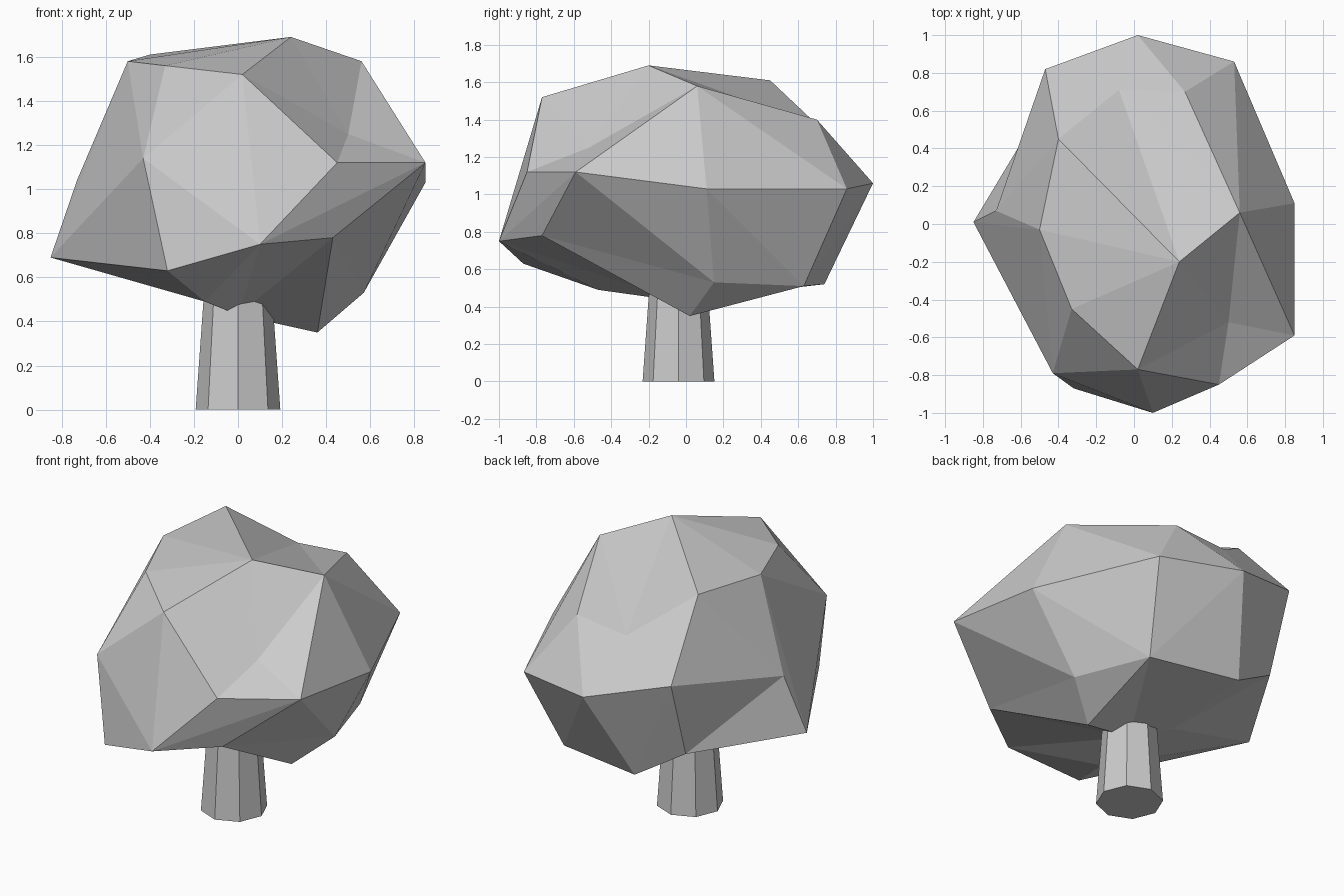
import bpy
import bmesh

default_cube = bpy.data.objects.get("Cube")
if default_cube:
    bpy.data.objects.remove(default_cube, do_unlink=True)


def make_material(name, colour):
    material = bpy.data.materials.new(name)
    material.use_nodes = True
    material.diffuse_color = colour
    shader = next(n for n in material.node_tree.nodes if n.type == "BSDF_PRINCIPLED")
    shader.inputs["Base Color"].default_value = colour
    return material


def make_object(name, mesh_data, material):
    """Turn a bmesh into a flat shaded object with one material."""
    bmesh.ops.recalc_face_normals(mesh_data, faces=mesh_data.faces[:])
    mesh = bpy.data.meshes.new(name)
    mesh_data.to_mesh(mesh)
    mesh_data.free()
    mesh.materials.append(material)
    part = bpy.data.objects.new(name, mesh)
    bpy.context.scene.collection.objects.link(part)
    return part


grey = make_material("light grey", (0.6, 0.6, 0.6, 1.0))

# Corners of the faceted crown, from top to underside
corners = {
    "peak": (.24, -.2, 1.69),
    "top_left": (.56, .06, 1.58),
    "top_front": (.02, -.77, 1.52),
    "top_front_right": (-.33, -.45, 1.56),
    "top_right": (-.5, -.03, 1.58),
    "top_back_right": (-.4, .45, 1.61),
    "top_back_left": (.27, .7, 1.4),
    "side_front_left": (.85, -.59, 1.12),
    "side_left": (.85, .11, 1.03),
    "side_front": (.45, -.85, 1.12),
    "side_front_right": (-.43, -.79, 1.14),
    "side_right": (-.73, .07, 1.04),
    "side_back_right": (-.47, .82, 1.19),
    "side_back": (.02, 1, 1.06),
    "side_back_left": (.53, .86, 1.03),
    "low_right": (-.85, .01, .69),
    "low_front_right": (-.32, -.87, .63),
    "low_front": (.1, -1, .75),
    "low_front_left": (.43, -.77, .78),
    "low_left": (.57, .15, .53),
    "low_back_left": (.41, .63, .51),
    "low_back": (-.16, .74, .52),
    "low_back_right": (-.46, .66, .7),
    "under_left": (.36, .02, .35),
}

# Crown: a hull around the corners, then hollowed and creased
crown = bmesh.new()
vert = {name: crown.verts.new(place) for name, place in corners.items()}
bmesh.ops.convex_hull(crown, input=crown.verts[:])


def remove_inside(ring):
    """Delete the facets lying inside a ring of corners; return their rim."""
    inside = {f for f in crown.faces if set(ring).issuperset(f.verts)}
    rim = {e for f in inside for e in f.edges
           if sum(g in inside for g in e.link_faces) == 1}
    rim = [tuple(e.verts) for e in rim]
    bmesh.ops.delete(crown, geom=list(inside), context="FACES_ONLY")
    return rim


def dent(name, place, ring_names):
    """Pull the facets inside a ring to a new corner."""
    rim = remove_inside([vert[n] for n in ring_names.split()])
    vert[name] = crown.verts.new(place)
    for first, second in rim:
        crown.faces.new((first, second, vert[name]))


def fold(quad_names):
    """Split four corners along the line from the first to the third."""
    a, b, c, d = [vert[n] for n in quad_names.split()]
    remove_inside((a, b, c, d))
    crown.faces.new((a, b, c))
    crown.faces.new((a, c, d))


# Shoulder and back hollows
dent("shoulder", (.5, -.52, 1.25),
     "peak top_left side_front_left side_front top_front")
dent("back", (-.08, .71, 1.365),
     "top_back_right peak top_left top_back_left side_back side_back_right")

# Creases on both flanks
fold("low_front_left under_left low_left side_front_left")
fold("side_right side_back_right low_back_right low_right")

# Underside, drawn down to meet the trunk
dent("under_middle", (0, -.04, .43),
     "under_left low_back_left low_back low_back_right low_right low_front_right")
fold("low_front under_left under_middle low_front_right")
fold("low_front_left under_left under_middle low_front")
dent("under_front", (-.15, -.47, .49),
     "low_front low_front_right low_right under_middle")
dent("under_right", (-.24, .06, .53),
     "low_right under_front under_middle low_back low_back_right")

# Drop construction edges that no longer border a facet
bmesh.ops.delete(crown, geom=[e for e in crown.edges if not e.link_faces],
                 context="EDGES")
make_object("crown", crown, grey)

# Trunk: a tapered eight sided post
trunk = bmesh.new()
bmesh.ops.create_cone(trunk, cap_ends=True, segments=8,
                      radius1=.192, radius2=.152, depth=.56)
bmesh.ops.translate(trunk, verts=trunk.verts[:], vec=(0, -.04, .28))
make_object("trunk", trunk, grey)
